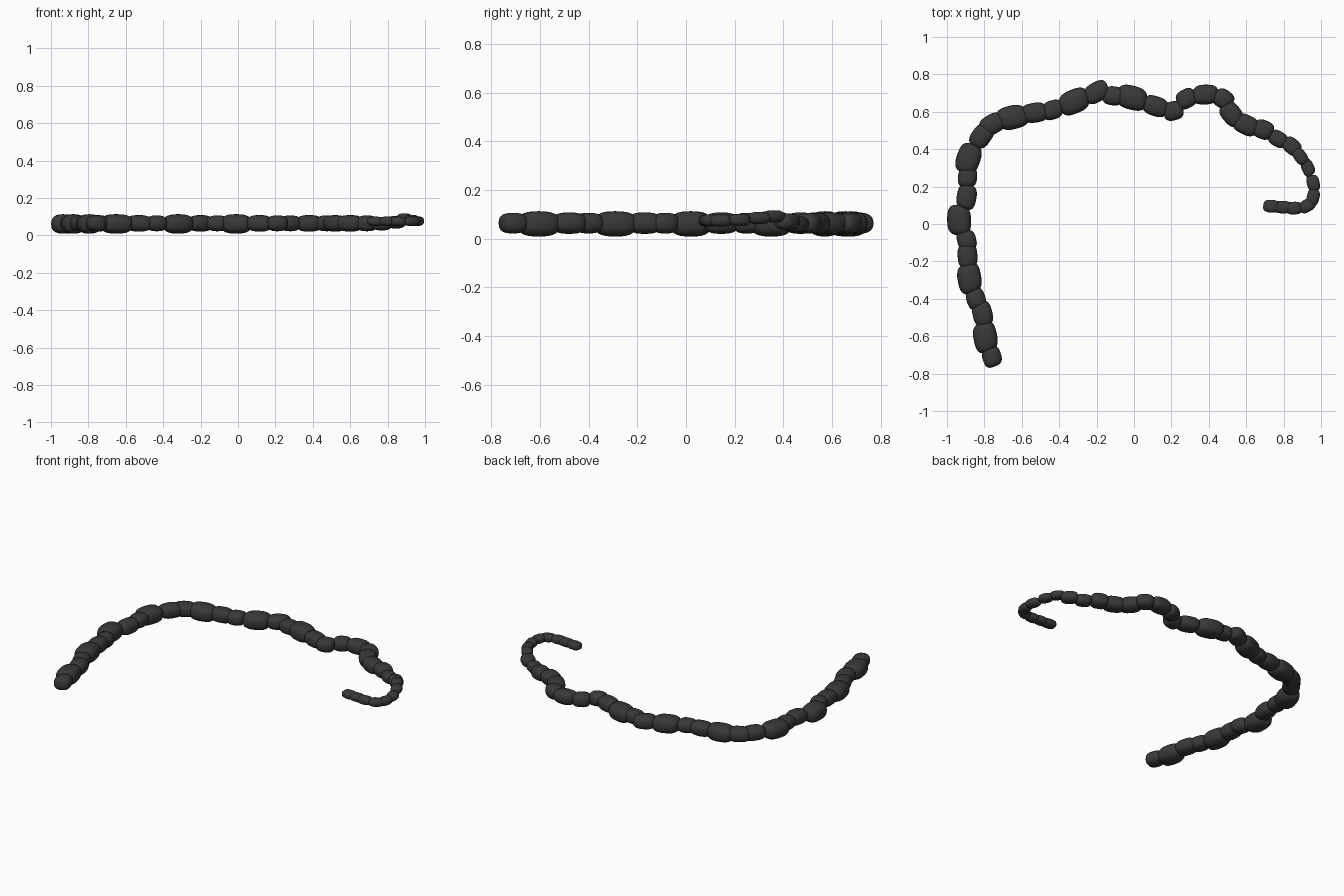
import bpy, bmesh, math, random
from mathutils import Vector, Matrix

if "Cube" in bpy.data.objects:
    bpy.data.objects.remove(bpy.data.objects["Cube"])

random.seed(4)
mat = bpy.data.materials.new("charcoal")
mat.diffuse_color = (0.04, 0.04, 0.04, 1)
mat.use_nodes = True
mat.node_tree.nodes["Principled BSDF"].inputs["Base Color"].default_value = mat.diffuse_color

# Centres of the lumps along the curved strand, thick end to thin tip
PATH = [(-.76, -.71), (-.795, -.605), (-.81, -.48), (-.845, -.40), (-.88, -.29),
        (-.89, -.17), (-.895, -.085), (-.935, .02), (-.895, .145), (-.89, .25),
        (-.885, .35), (-.815, .47), (-.755, .535), (-.65, .57), (-.53, .595),
        (-.435, .61), (-.32, .655), (-.2, .705), (-.11, .685), (-.01, .675),
        (.115, .63), (.21, .605), (.28, .67), (.38, .692), (.475, .67),
        (.52, .59), (.6, .53), (.69, .505), (.77, .455), (.845, .415),
        (.89, .36), (.93, .30), (.958, .22), (.958, .145), (.925, .098),
        (.855, .085), (.795, .09), (.735, .095)]
# One size letter per lump
KINDS = "SBMSBMSBMSBMMBMSBMSBMSSMSMMSsstttttttt"
SIZES = {"B": (.162, .128, .104), "M": (.135, .106, .088), "S": (.108, .102, .085),
         "s": (.10, .085, .068), "t": (.088, .068, .05)}
HEIGHTS = {28: .06, 29: .07, 30: .092, 31: .085, 32: .077}


def spow(v, e):
    return math.copysign(abs(v) ** e, v)


def lump(i, centre, direction, size):
    """Rounded block lying along the strand."""
    bm = bmesh.new()
    bmesh.ops.create_uvsphere(bm, u_segments=24, v_segments=14, radius=1)
    skew = random.uniform(-.12, .12)
    for v in bm.verts:
        ax = math.acos(max(-1, min(1, v.co.z)))      # angle from strand axis
        a = math.atan2(v.co.y, v.co.x)
        r = spow(math.sin(ax), .6)
        x = spow(math.cos(ax), .75)
        y, z = r * spow(math.cos(a), .8), r * spow(math.sin(a), .8)
        v.co = Vector(((x + skew * y) * size[0] / 2, y * size[1] / 2, z * size[2] / 2))
    for f in bm.faces:
        f.smooth = True
    bmesh.ops.transform(bm, matrix=Matrix.Rotation(direction, 4, 'Z'), verts=bm.verts)
    bmesh.ops.recalc_face_normals(bm, faces=bm.faces)
    me = bpy.data.meshes.new(f"strand_lump_{i:02d}")
    bm.to_mesh(me)
    bm.free()
    me.materials.append(mat)
    ob = bpy.data.objects.new(me.name, me)
    ob.location = centre
    bpy.context.collection.objects.link(ob)


# String the lumps along the path
n = len(PATH)
for i, (x, y) in enumerate(PATH):
    a, b = PATH[max(i - 1, 0)], PATH[min(i + 1, n - 1)]
    ang = math.atan2(b[1] - a[1], b[0] - a[0])
    if i == 17:                                       # kinked lump at the crest
        ang += .35
    z = HEIGHTS.get(i, .075 if i > 30 else .061 if KINDS[i] == "B" else .064)
    lump(i, (x, y, z), ang, SIZES[KINDS[i]])
